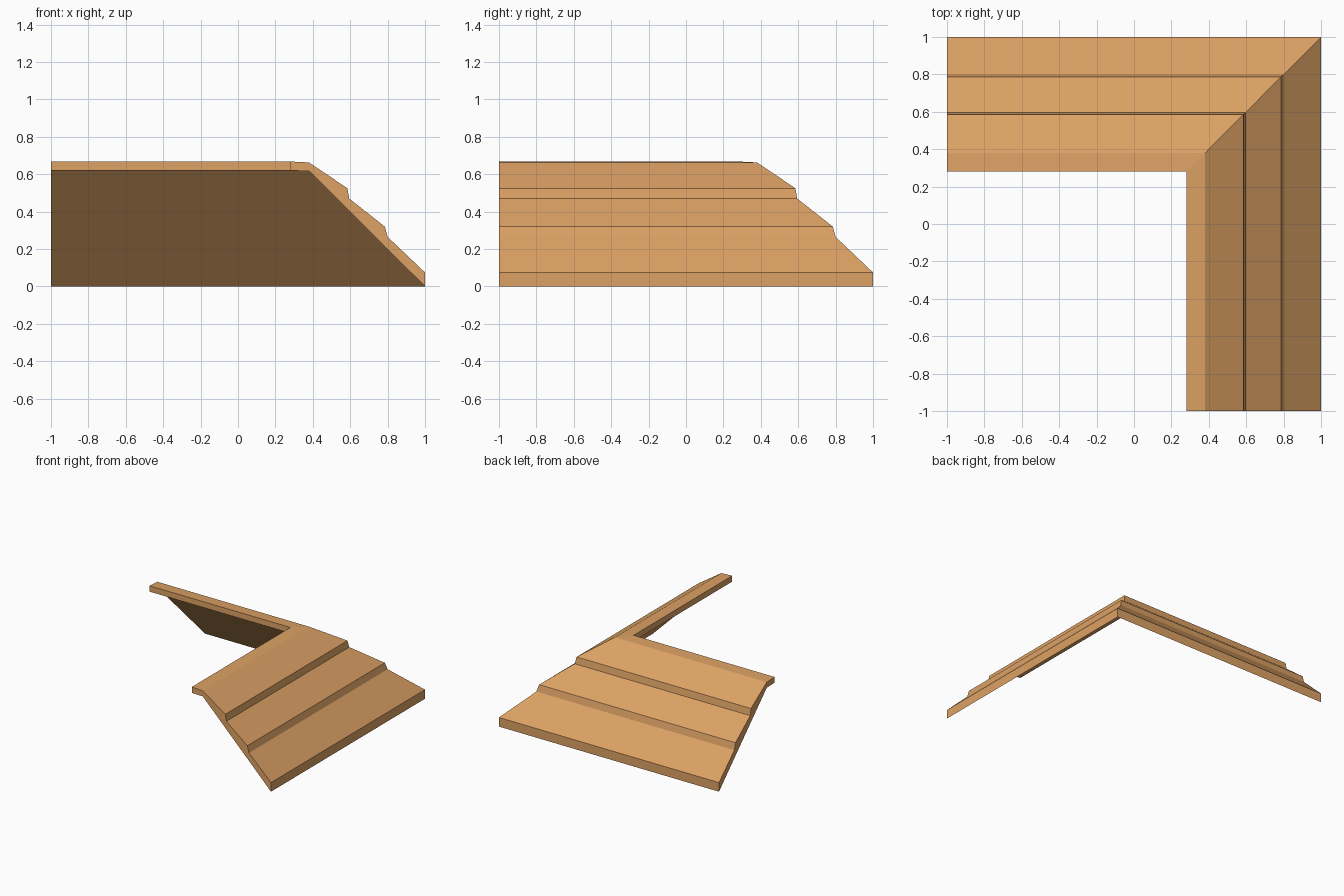
import bpy, bmesh

if "Cube" in bpy.data.objects:
    bpy.data.objects.remove(bpy.data.objects["Cube"])

wood = bpy.data.materials.new("tan wood")
wood.diffuse_color = (0.72, 0.36, 0.13, 1)
wood.use_nodes = True
wood.node_tree.nodes["Principled BSDF"].inputs["Base Color"].default_value = wood.diffuse_color

# Stepped roof cross-section: (distance from centre, height)
profile = [(1.0, 0.0), (1.0, 0.075), (0.8, 0.265), (0.785, 0.32),
           (0.595, 0.47), (0.585, 0.525), (0.38, 0.663), (0.28, 0.668),
           (0.28, 0.62), (0.38, 0.617)]

# Sweep the section along the L: left end, mitred corner, front end
stations = [lambda d, z: (-1, d, z),
            lambda d, z: (d, d, z),
            lambda d, z: (d, -1, z)]

bm = bmesh.new()
rings = [[bm.verts.new(place(d, z)) for d, z in profile] for place in stations]
n = len(profile)
for a, b in zip(rings, rings[1:]):
    for i in range(n):
        j = (i + 1) % n
        bm.faces.new((a[i], a[j], b[j], b[i]))

# End caps
bm.faces.new(rings[0])
bm.faces.new(rings[-1][::-1])
bmesh.ops.recalc_face_normals(bm, faces=bm.faces)

mesh = bpy.data.meshes.new("corner_roof")
bm.to_mesh(mesh)
bm.free()
mesh.materials.append(wood)
roof = bpy.data.objects.new("corner_roof", mesh)
bpy.context.collection.objects.link(roof)
